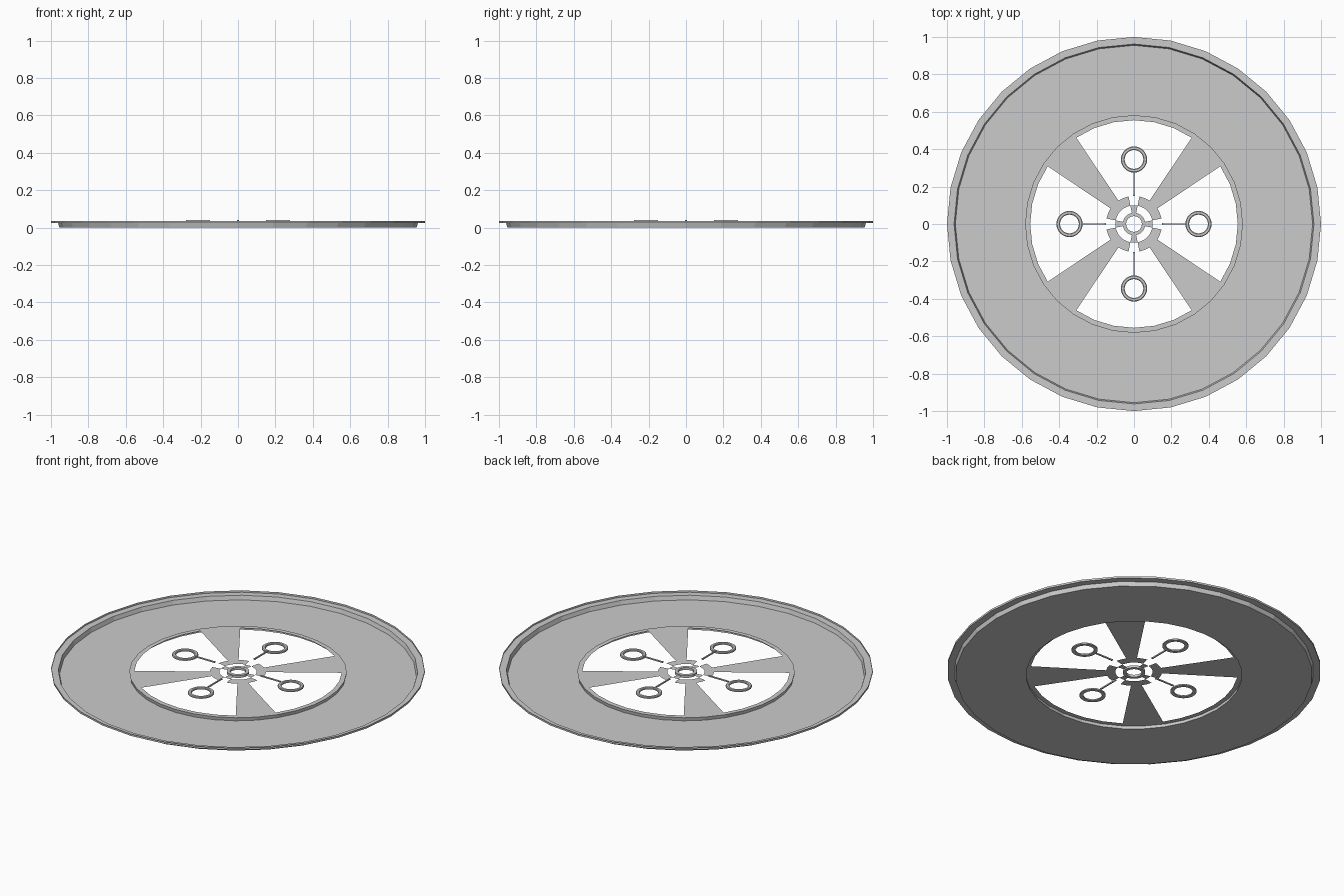
import bpy, bmesh
from math import sin, cos, pi, radians

if "Cube" in bpy.data.objects:
    bpy.data.objects.remove(bpy.data.objects["Cube"])

STEP = 360 / 32


def finish(name, bm, smooth=False):
    bmesh.ops.remove_doubles(bm, verts=bm.verts, dist=0.0002)
    me = bpy.data.meshes.new(name)
    bm.to_mesh(me)
    bm.free()
    ob = bpy.data.objects.new(name, me)
    bpy.context.collection.objects.link(ob)
    return ob


def lathe(bm, profile, a0=0, a1=360, n=32, cx=0, cy=0):
    """Sweep an (r, z) profile around a vertical axis at cx, cy."""
    rows = []
    for i in range(n + 1):
        a = radians(a0 + (a1 - a0) * i / n)
        rows.append([bm.verts.new((cx + r * cos(a), cy + r * sin(a), z))
                     for r, z in profile])
    for A, B in zip(rows, rows[1:]):
        for j in range(len(profile) - 1):
            bm.faces.new((A[j], A[j + 1], B[j + 1], B[j]))


# Dished outer plate: inner lip, low floor, wall, flange and turned-up edge
bm = bmesh.new()
lathe(bm, [(0.555, 0.02), (0.582, 0.02), (0.578, 0.0), (0.955, 0.0),
           (0.962, 0.024), (1.0, 0.024), (1.0, 0.035)])
finish("dished_plate", bm)

# Spokes, hub segments and hub tabs cut on the same 32-part division
PZ = 0.02
spokes, hub = bmesh.new(), bmesh.new()
for q in range(4):
    a = 90 * q
    lathe(spokes, [(0.15, PZ), (0.555, PZ)], a + 3 * STEP, a + 5 * STEP, 2)
    lathe(hub, [(0.10, PZ), (0.15, PZ)], a + STEP, a + 7 * STEP, 6)
    lathe(hub, [(0.06, PZ), (0.10, PZ)], a - STEP, a + STEP, 2)
finish("spokes", spokes)
finish("hub_segments", hub)

# Raised collar around the centre hole
bm = bmesh.new()
lathe(bm, [(0.042, 0.012), (0.06, 0.012), (0.06, 0.026), (0.042, 0.026),
           (0.042, 0.012)])
finish("centre_collar", bm)

# Four small rings, each with a thin stem pointing at the hub
for q in range(4):
    a = q * pi / 2
    c, s = round(cos(a)), round(sin(a))
    bm = bmesh.new()
    lathe(bm, [(0.05, 0.025), (0.07, 0.025), (0.07, 0.032), (0.066, 0.035),
               (0.054, 0.035), (0.05, 0.032), (0.05, 0.025)],
          cx=0.345 * c, cy=0.345 * s)
    finish("small_ring_%d" % q, bm)

    bm = bmesh.new()
    for mid, length, w in ((0.215, 0.126, 0.007), (0.154, 0.006, 0.011)):
        vs = bmesh.ops.create_cube(bm, size=1)["verts"]
        for v in vs:
            x, y, z = mid + v.co.x * length, v.co.y * w, 0.0365 + v.co.z * 0.007
            v.co = (x * c - y * s, x * s + y * c, z)
    finish("ring_stem_%d" % q, bm)
